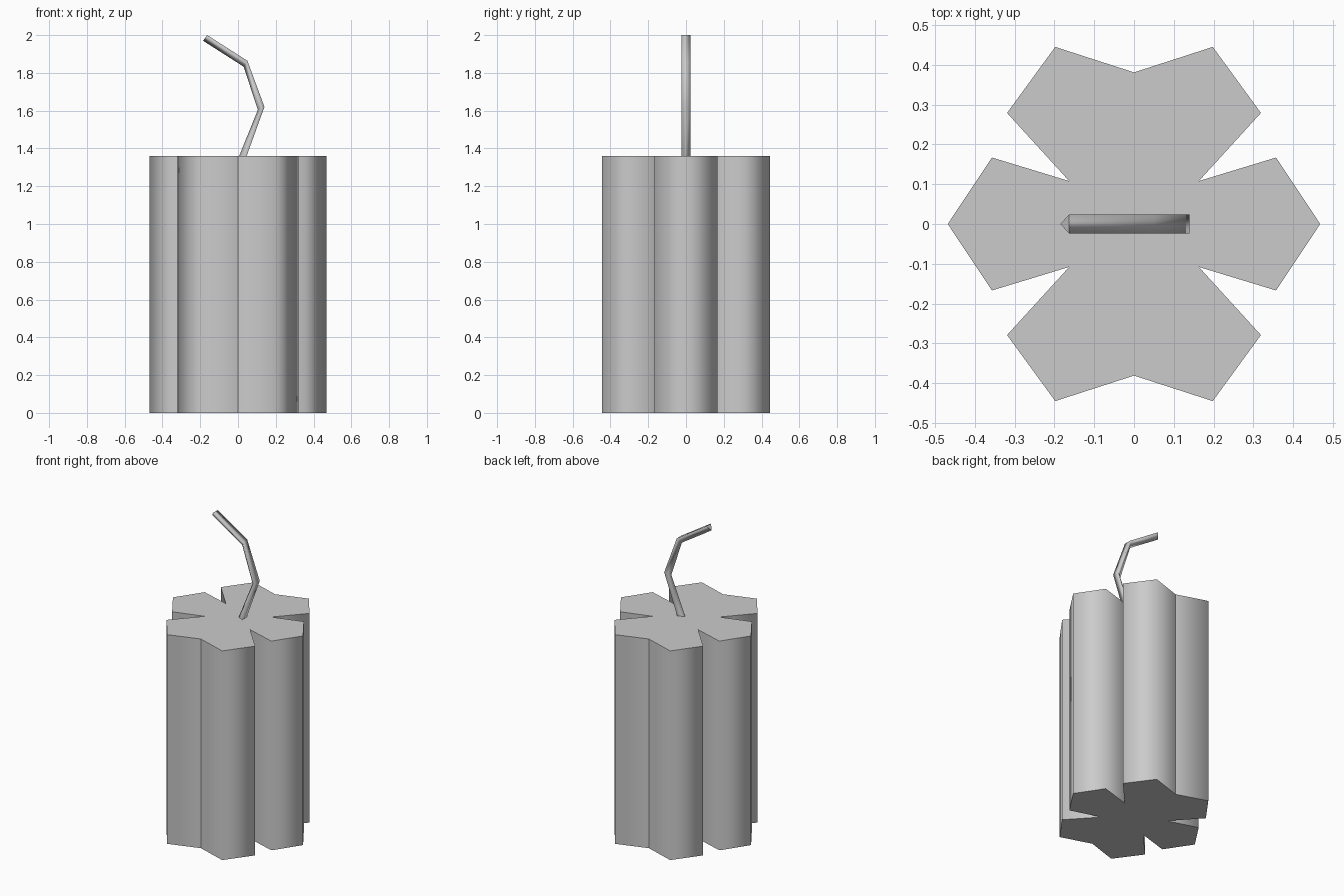
import bpy, bmesh

cube = bpy.data.objects.get("Cube")
if cube:
    bpy.data.objects.remove(cube, do_unlink=True)

grey = bpy.data.materials.new("plain grey")
grey.use_nodes = True
grey.diffuse_color = (0.6, 0.6, 0.6, 1)
grey.node_tree.nodes["Principled BSDF"].inputs["Base Color"].default_value = (0.6, 0.6, 0.6, 1)


def finish(name, bm, is_sharp):
    """Smooth the surface, keep chosen edges sharp and link the object."""
    bmesh.ops.recalc_face_normals(bm, faces=bm.faces)
    for face in bm.faces:
        face.smooth = True
    for edge in bm.edges:
        edge.smooth = not is_sharp(edge)
    mesh = bpy.data.meshes.new(name)
    bm.to_mesh(mesh)
    bm.free()
    mesh.materials.append(grey)
    obj = bpy.data.objects.new(name, mesh)
    bpy.context.collection.objects.link(obj)
    return obj


# Bundle of sticks: one quarter of the outline, mirrored and extruded
HEIGHT = 1.36
quarter = [(0, 0.381), (0.198, 0.445), (0.319, 0.279),
           (0.163, 0.108), (0.357, 0.167), (0.468, 0.003)]
half = quarter[:-1] + [(0.468, 0)] + [(x, -y) for x, y in quarter[-2::-1]]
outline = half + [(-x, y) for x, y in half[-2:0:-1]]

bm = bmesh.new()
base = bm.faces.new([bm.verts.new((x, y, 0)) for x, y in outline])
top = bmesh.ops.extrude_face_region(bm, geom=[base], use_keep_orig=True)["geom"]
bmesh.ops.translate(bm, vec=(0, 0, HEIGHT),
                    verts=[v for v in top if isinstance(v, bmesh.types.BMVert)])


def rim_or_groove(edge):
    a, b = edge.verts
    return abs(a.co.z - b.co.z) < 0.01 or not edge.is_convex


finish("stick_bundle", bm, rim_or_groove)

# Bent fuse: three-sided tube, with a ridge on the left and a flat right face
ridge = [(0.004, 1.355), (0.105, 1.604), (0.03, 1.833), (-0.185, 1.97)]
flat = [(0.044, 1.355), (0.14, 1.62), (0.05, 1.864), (-0.163, 2.0)]
bm = bmesh.new()
rings = [[bm.verts.new(co) for co in ((rx, 0, rz), (fx, -0.024, fz), (fx, 0.024, fz))]
         for (rx, rz), (fx, fz) in zip(ridge, flat)]
for low, high in zip(rings, rings[1:]):
    for i in range(3):
        j = (i + 1) % 3
        bm.faces.new((low[i], low[j], high[j], high[i]))
caps = [bm.faces.new(rings[0]), bm.faces.new(rings[-1])]
finish("fuse", bm, lambda edge: any(f in caps for f in edge.link_faces))
